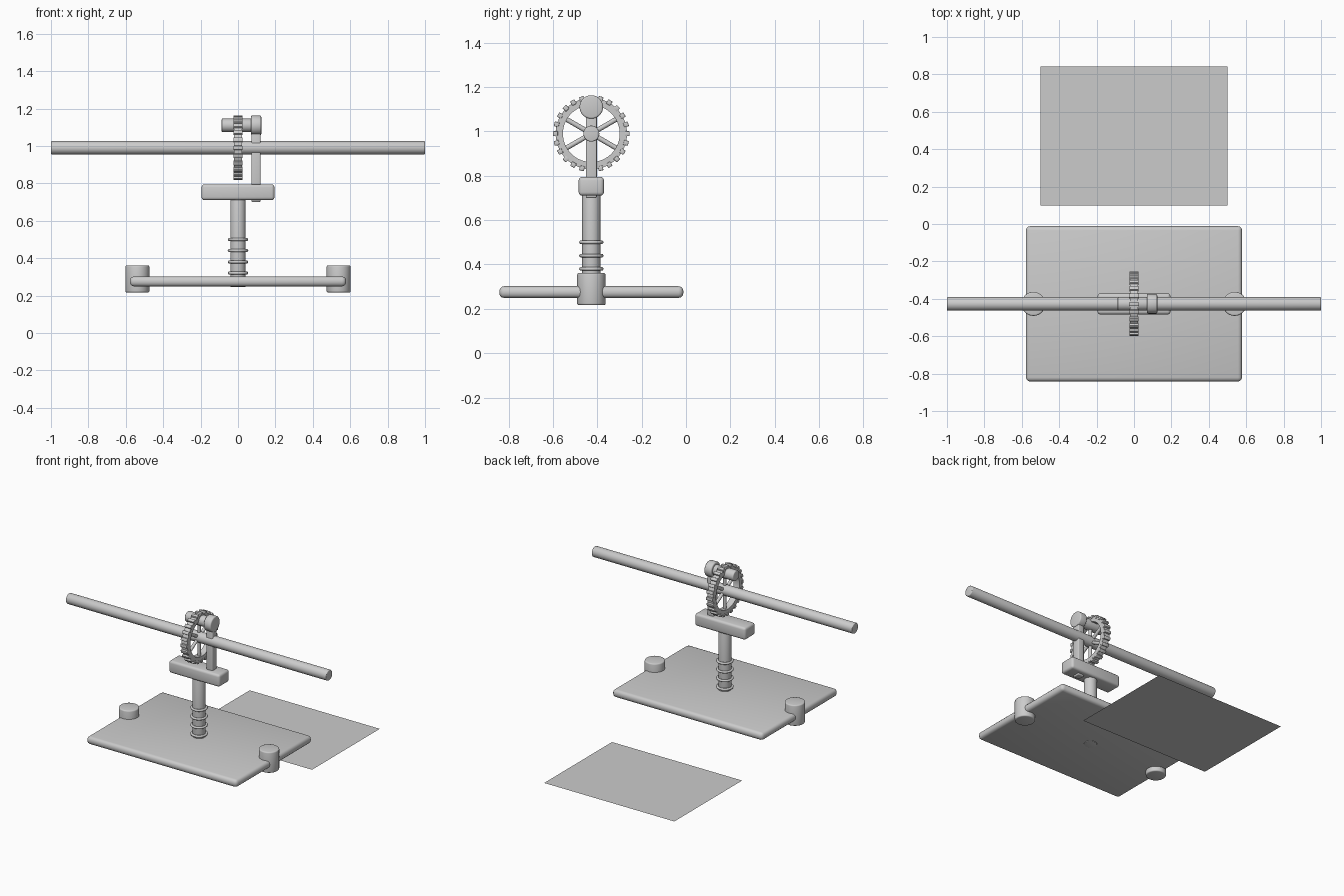
import bpy, bmesh
from math import pi, radians
from mathutils import Matrix, Vector

if "Cube" in bpy.data.objects:
    bpy.data.objects.remove(bpy.data.objects["Cube"])

CY = -0.427   # depth of the stand's centre line
AXLE_Z = 0.99
TURN_X = Matrix.Rotation(pi / 2, 4, 'Y')


def finish(name, bm, bevel=0.0, segments=3):
    """Round the hard edges and turn the bmesh into a smooth-shaded object."""
    bmesh.ops.recalc_face_normals(bm, faces=bm.faces)
    if bevel:
        hard = [e for e in bm.edges if e.is_manifold and e.calc_face_angle() > radians(50)]
        bmesh.ops.bevel(bm, geom=hard, offset=bevel, segments=segments, profile=0.5, affect='EDGES')
    mesh = bpy.data.meshes.new(name)
    bm.to_mesh(mesh)
    bm.free()
    ob = bpy.data.objects.new(name, mesh)
    bpy.context.collection.objects.link(ob)
    bpy.ops.object.select_all(action='DESELECT')
    ob.select_set(True)
    bpy.context.view_layer.objects.active = ob
    bpy.ops.object.shade_smooth_by_angle(angle=radians(35))
    return ob


def box(name, lo, hi, bevel):
    lo, hi = Vector(lo), Vector(hi)
    bm = bmesh.new()
    m = Matrix.Translation((lo + hi) / 2) @ Matrix.Diagonal((hi - lo).to_4d())
    m[3][3] = 1
    bmesh.ops.create_cube(bm, size=1, matrix=m)
    return finish(name, bm, bevel)


def cylinder(name, centre, radius, length, bevel, along_x=False):
    bm = bmesh.new()
    m = Matrix.Translation(centre) @ (TURN_X if along_x else Matrix.Identity(4))
    bmesh.ops.create_cone(bm, cap_ends=True, segments=40, radius1=radius,
                          radius2=radius, depth=length, matrix=m)
    return finish(name, bm, bevel)


def ring(name, z, major, minor):
    bpy.ops.mesh.primitive_torus_add(location=(0, CY, z), major_radius=major, minor_radius=minor,
                                     major_segments=40, minor_segments=10)
    bpy.context.object.name = name
    bpy.ops.object.shade_smooth_by_angle(angle=radians(60))


# Base plate and its two side feet
box("base_plate", (-0.578, CY - 0.415, 0.249), (0.578, CY + 0.415, 0.302), 0.022)
for side, x in (("left", -0.538), ("right", 0.538)):
    cylinder(f"{side}_foot", (x, CY, 0.289), 0.064, 0.145, 0.008)

# Column with collar rings
cylinder("column", (0, CY, 0.485), 0.041, 0.48, 0.004)
for i in range(4):
    ring(f"column_ring_{i + 1}", 0.32 + 0.06 * i, 0.047, 0.008)

# Head block and upright arm
box("head_block", (-0.195, CY - 0.057, 0.71), (0.195, CY + 0.057, 0.795), 0.016)
box("upright_arm", (0.072, CY - 0.025, 0.70), (0.12, CY + 0.025, 1.10), 0.006)

# Long axle
cylinder("axle_rod", (0, CY, AXLE_Z), 0.036, 2.0, 0.005, True)

# Crank pin and its end cap
cylinder("crank_pin", (0.0, CY, 1.11), 0.036, 0.175, 0.006, True)
cylinder("crank_cap", (0.097, CY, 1.11), 0.053, 0.055, 0.008, True)

# Gear wheel: rim, teeth and spokes around the axle
hub = Matrix.Translation((0, CY, AXLE_Z))
bm = bmesh.new()
profile = [bm.verts.new(hub @ Vector((x, 0, r)))
           for x, r in ((-0.022, 0.128), (0.022, 0.128), (0.022, 0.161), (-0.022, 0.161))]
edges = [bm.edges.new((profile[i], profile[(i + 1) % 4])) for i in range(4)]
bmesh.ops.spin(bm, geom=profile + edges, cent=hub.translation, axis=(1, 0, 0),
               angle=2 * pi, steps=72, use_duplicate=False)
bmesh.ops.remove_doubles(bm, verts=bm.verts, dist=0.0001)
finish("gear_rim", bm)

bm = bmesh.new()
for i in range(24):
    m = hub @ Matrix.Rotation(2 * pi * i / 24, 4, 'X') @ Matrix.Translation((0, 0, 0.162))
    bmesh.ops.create_cube(bm, size=1, matrix=m @ Matrix.Diagonal((0.05, 0.022, 0.022, 1)))
finish("gear_teeth", bm, 0.003, 2)

bm = bmesh.new()
for i in range(6):
    m = hub @ Matrix.Rotation(2 * pi * i / 6, 4, 'X') @ Matrix.Translation((0, 0, 0.08))
    bmesh.ops.create_cone(bm, cap_ends=True, segments=16, radius1=0.011, radius2=0.011,
                          depth=0.11, matrix=m)
finish("gear_spokes", bm)

# Flat sheet lying behind the stand
bm = bmesh.new()
bmesh.ops.create_grid(bm, x_segments=1, y_segments=1, size=0.5,
                      matrix=Matrix.Translation((0, 0.47, 0)) @ Matrix.Diagonal((1, 0.744, 1, 1)))
finish("flat_sheet", bm)
